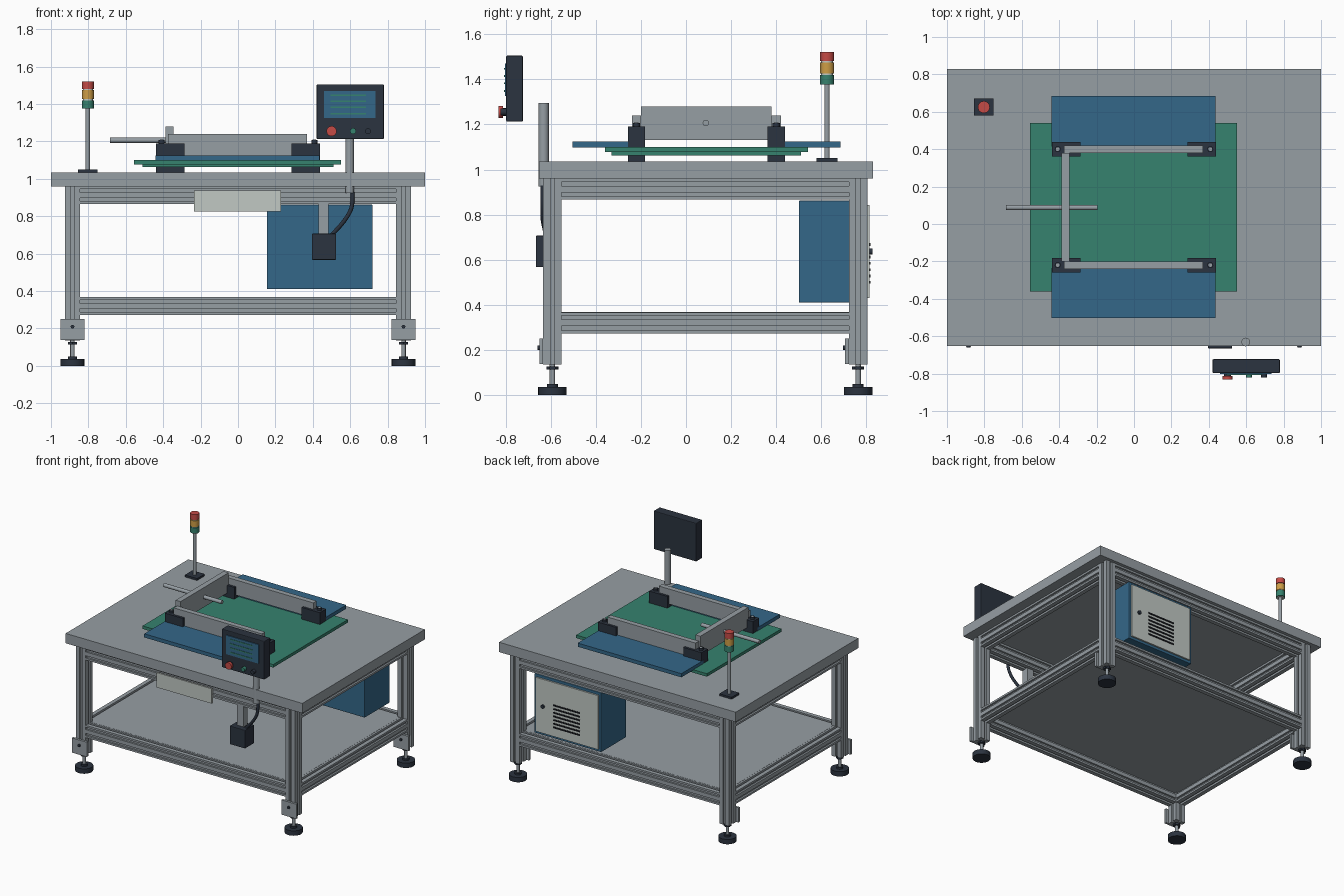
import bpy, bmesh, math
from mathutils import Matrix, Vector

if "Cube" in bpy.data.objects:
    bpy.data.objects.remove(bpy.data.objects["Cube"])


def material(name, color):
    m = bpy.data.materials.new(name)
    m.diffuse_color = (*color, 1)
    m.use_nodes = True
    m.node_tree.nodes["Principled BSDF"].inputs["Base Color"].default_value = m.diffuse_color
    return m


GREY = material("aluminium grey", (0.305, 0.342, 0.370))
BLUE = material("panel blue", (0.034, 0.136, 0.250))
GREEN = material("mat green", (0.037, 0.223, 0.156))
DARK = material("dark slate", (0.024, 0.033, 0.050))
RED = material("signal red", (0.560, 0.070, 0.061))
AMBER = material("signal amber", (0.620, 0.340, 0.061))
LIGHT = material("pale grey", (0.533, 0.578, 0.552))
BLACK = material("slot black", (0.008, 0.009, 0.012))


def finish(bm, name, mat):
    bmesh.ops.recalc_face_normals(bm, faces=bm.faces)
    me = bpy.data.meshes.new(name)
    bm.to_mesh(me)
    bm.free()
    me.materials.append(mat)
    ob = bpy.data.objects.new(name, me)
    bpy.context.collection.objects.link(ob)
    return ob


def box(name, x, y, z, mat, bevel=0):
    """Box from (min, max) ranges."""
    bm = bmesh.new()
    bmesh.ops.create_cube(bm, size=1)
    for v in bm.verts:
        v.co = Vector([(r[0] + r[1]) / 2 + c * (r[1] - r[0]) for c, r in zip(v.co, (x, y, z))])
    ob = finish(bm, name, mat)
    if bevel:
        mod = ob.modifiers.new("bevel", "BEVEL")
        mod.width, mod.segments = bevel, 2
    return ob


def rod(name, start, end, r, mat, sides=24, r2=None):
    """Cylinder between two points."""
    a, b = Vector(start), Vector(end)
    bm = bmesh.new()
    turn = (b - a).to_track_quat('Z', 'Y').to_matrix().to_4x4()
    bmesh.ops.create_cone(bm, cap_ends=True, segments=sides, radius1=r,
                          radius2=r if r2 is None else r2, depth=(b - a).length,
                          matrix=Matrix.Translation((a + b) / 2) @ turn)
    ob = finish(bm, name, mat)
    bpy.context.view_layer.objects.active = ob
    ob.select_set(True)
    bpy.ops.object.shade_smooth_by_angle(angle=math.radians(35))
    ob.select_set(False)
    return ob


def slotted_bar(name, start, axis, length, w, h, w_slots, h_slots):
    """Extruded rectangular section with lengthwise grooves on every side."""
    slot, depth = 0.018, 0.014
    corners = [Vector(c) for c in ((-w/2, -h/2), (w/2, -h/2), (w/2, h/2), (-w/2, h/2))]
    pts = []
    for i, c in enumerate(corners):
        along = corners[(i + 1) % 4] - c
        size = along.length
        along.normalize()
        inward = Vector((-along.y, along.x)) * depth
        n = h_slots if i % 2 else w_slots
        pts.append(c)
        for k in range(n):
            mid = size * (k + 0.5) / n
            p, q = c + along * (mid - slot / 2), c + along * (mid + slot / 2)
            pts += [p, p + inward, q + inward, q]
    place = {'X': lambda p: (0, p.x, p.y), 'Y': lambda p: (p.x, 0, p.y), 'Z': lambda p: (p.x, p.y, 0)}[axis]
    bm = bmesh.new()
    face = bm.faces.new([bm.verts.new(Vector(start) + Vector(place(p))) for p in pts])
    new = bmesh.ops.extrude_face_region(bm, geom=[face])["geom"]
    move = Vector([length * (a == axis) for a in "XYZ"])
    bmesh.ops.translate(bm, vec=move, verts=[g for g in new if isinstance(g, bmesh.types.BMVert)])
    return finish(bm, name, GREY)


# Table top and lower shelf
box("table_top", (-1, 1), (-0.652, 0.828), (0.96, 1.035), GREY)
box("lower_shelf", (-0.86, 0.86), (-0.57, 0.74), (0.352, 0.368), GREY)

# Legs, levelling feet and foot brackets
LX, FRONT, BACK = 0.885, -0.592, 0.763
for sx in (-1, 1):
    x = sx * LX
    for y in (FRONT, BACK):
        slotted_bar("leg", (x, y, 0.135), 'Z', 0.825, 0.082, 0.082, 1, 1)
        rod("foot_pad", (x, y, 0), (x, y, 0.037), 0.063, DARK, 32)
        rod("foot_collar", (x, y, 0.037), (x, y, 0.05), 0.024, DARK)
        rod("foot_stem", (x, y, 0.04), (x, y, 0.14), 0.012, GREY)
        rod("foot_nut", (x, y, 0.113), (x, y, 0.127), 0.027, DARK, 6)
        f = y - 0.041
        box("foot_bracket", (x - 0.063, x + 0.063), (f - 0.017, f), (0.138, 0.25), GREY)
        rod("bracket_bolt", (x, f - 0.026, 0.21), (x, f - 0.015, 0.21), 0.01, DARK, 12)

# Frame beams, upper and lower
for z, tag in ((0.913, "upper"), (0.32, "lower")):
    for y in (FRONT, BACK):
        slotted_bar(tag + "_long_beam", (-0.846, y, z), 'X', 1.692, 0.08, 0.094, 1, 2)
    for sx in (-1, 1):
        slotted_bar(tag + "_side_beam", (sx * LX, FRONT + 0.04, z), 'Y', BACK - FRONT - 0.08,
                    0.08, 0.094, 1, 2)

# Control cabinet with door, vents and lock
box("cabinet", (0.155, 0.72), (0.50, 0.802), (0.41, 0.862), BLUE, 0.004)
box("cabinet_door", (0.175, 0.70), (0.802, 0.814), (0.43, 0.842), LIGHT)
for i in range(7):
    z = 0.50 + i * 0.028
    box("door_vent", (0.325, 0.55), (0.813, 0.817), (z - 0.006, z + 0.006), BLACK)
rod("door_lock", (0.637, 0.812, 0.637), (0.637, 0.826, 0.637), 0.014, DARK, 16)

# Name plate panel on the front beam
box("front_panel", (-0.235, 0.23), (-0.646, -0.632), (0.825, 0.938), LIGHT)

# Pedal box, its bracket and the cable
box("switch_box", (0.395, 0.525), (-0.665, -0.555), (0.567, 0.707), DARK, 0.004)
box("switch_bracket", (0.43, 0.485), (-0.625, -0.575), (0.70, 0.87), GREY)
cu = bpy.data.curves.new("cable", 'CURVE')
cu.dimensions, cu.bevel_depth, cu.bevel_resolution = '3D', 0.011, 3
sp = cu.splines.new('BEZIER')
path = [((0.613, -0.635, 0.93), (0, 0, -0.07)), ((0.585, -0.635, 0.80), (-0.025, 0, -0.04)),
        ((0.50, -0.62, 0.70), (-0.03, 0, -0.03))]
sp.bezier_points.add(len(path) - 1)
for bp, (co, d) in zip(sp.bezier_points, path):
    bp.co = co
    bp.handle_left = Vector(co) - Vector(d)
    bp.handle_right = Vector(co) + Vector(d)
cu.materials.append(DARK)
bpy.context.collection.objects.link(bpy.data.objects.new("cable", cu))

# Operator display on its post
rod("display_post", (0.597, -0.631, 0.925), (0.597, -0.631, 1.295), 0.023, GREY)
box("display_case", (0.42, 0.78), (-0.797, -0.723), (1.212, 1.505), DARK, 0.005)
box("display_screen", (0.46, 0.735), (-0.803, -0.796), (1.325, 1.47), BLUE)
for z, x1 in ((1.447, 0.685), (1.414, 0.685), (1.382, 0.685), (1.348, 0.685)):
    box("screen_line", (0.495, x1), (-0.806, -0.802), (z - 0.004, z + 0.004), GREEN)
rod("stop_button_stem", (0.50, -0.812, 1.255), (0.50, -0.795, 1.255), 0.018, DARK)
rod("stop_button", (0.50, -0.832, 1.255), (0.50, -0.812, 1.255), 0.027, RED)
rod("start_button", (0.615, -0.822, 1.255), (0.615, -0.795, 1.255), 0.016, GREEN)
rod("reset_button", (0.695, -0.822, 1.255), (0.695, -0.795, 1.255), 0.015, DARK)

# Signal tower
TX, TY = -0.803, 0.625
box("tower_base", (TX - 0.052, TX + 0.052), (TY - 0.046, TY + 0.046), (1.035, 1.05), DARK)
rod("tower_post", (TX, TY, 1.045), (TX, TY, 1.38), 0.012, GREY)
rod("tower_core", (TX, TY, 1.376), (TX, TY, 1.50), 0.027, LIGHT)
for name, mat, z0, z1 in (("green_lamp", GREEN, 1.376, 1.42), ("amber_lamp", AMBER, 1.426, 1.474),
                          ("red_lamp", RED, 1.48, 1.521)):
    rod(name, (TX, TY, z0), (TX, TY, z1), 0.032, mat)

# Work mat, its backing and the side plates
box("mat_backing", (-0.51, 0.51), (-0.33, 0.51), (1.062, 1.077), GREEN)
box("work_mat", (-0.555, 0.55), (-0.36, 0.54), (1.077, 1.10), GREEN)
box("front_side_plate", (-0.44, 0.435), (-0.503, -0.235), (1.097, 1.125), BLUE)
box("rear_side_plate", (-0.44, 0.435), (0.415, 0.685), (1.097, 1.125), BLUE)

# Guide rails on corner blocks
for y in (-0.22, 0.40):
    box("guide_rail", (-0.375, 0.37), (y - 0.02, y + 0.02), (1.125, 1.24), GREY)
    for sx in (-1, 1):
        box("corner_block", sorted((sx * 0.285, sx * 0.438)), (y - 0.038, y + 0.038), (1.035, 1.19), DARK)
        rod("block_bolt", (sx * 0.408, y, 1.185), (sx * 0.408, y, 1.207), 0.016, DARK, 16)
        rod("bolt_cap", (sx * 0.408, y, 1.205), (sx * 0.408, y, 1.209), 0.010, GREY, 16)

# Cross bar and push rod
box("cross_bar", (-0.387, -0.345), (-0.20, 0.38), (1.13, 1.28), GREY)
rod("push_rod", (-0.685, 0.088, 1.206), (-0.195, 0.088, 1.206), 0.014, GREY)
